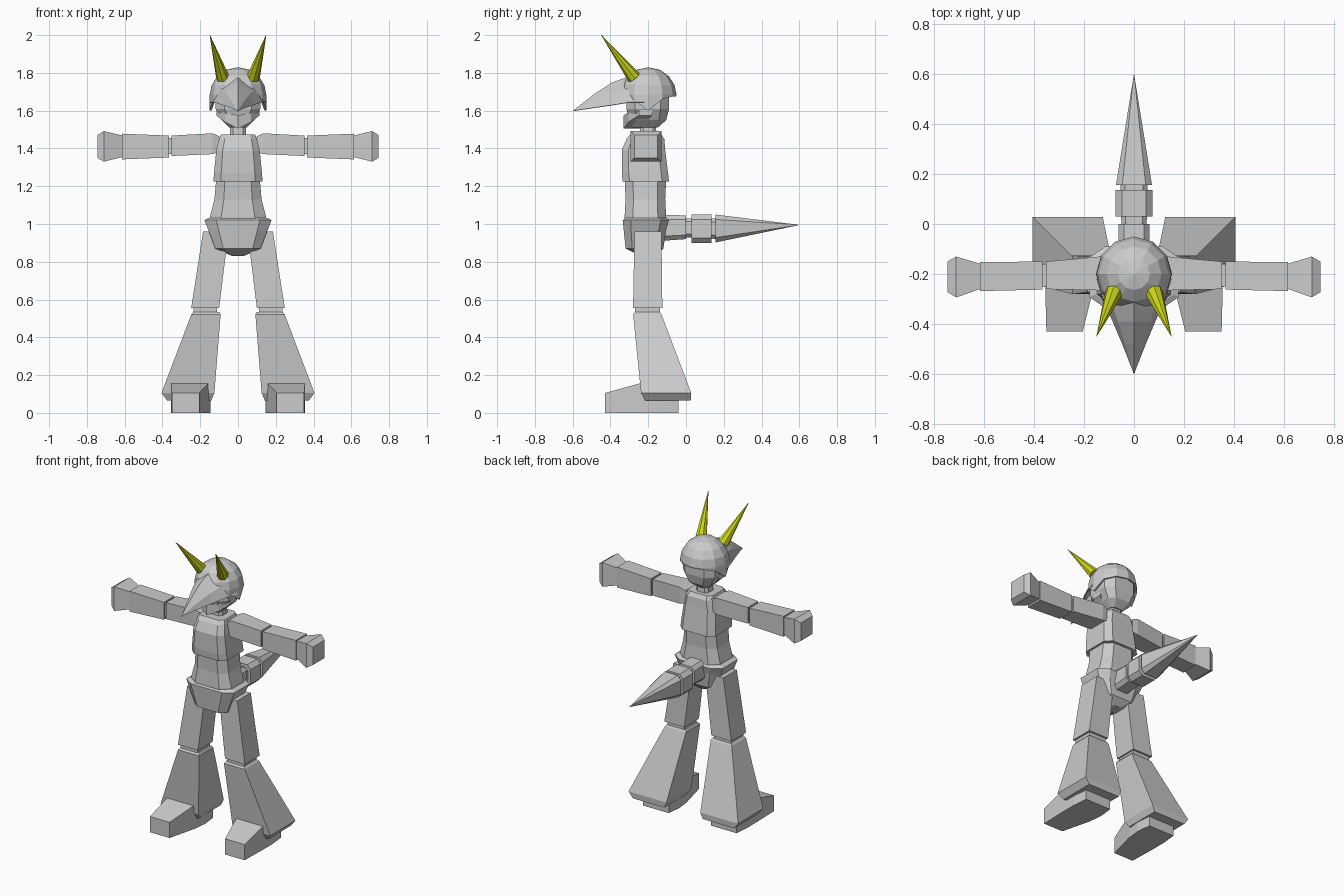
import bpy, bmesh, math
from mathutils import Vector


def loft(name, rings, mirror=False, shell=0, closed=True):
    """Skin a list of equal-length point rings; closed forms get end caps."""
    bm = bmesh.new()
    vs = [[bm.verts.new(p) for p in r] for r in rings]
    n = len(rings[0])
    for a, b in zip(vs, vs[1:]):
        for i in range(n if closed else n - 1):
            j = (i + 1) % n
            bm.faces.new((a[i], a[j], b[j], b[i]))
    if not shell:
        bm.faces.new(vs[0])
        bm.faces.new(vs[-1])
    bmesh.ops.remove_doubles(bm, verts=bm.verts, dist=0.0005)
    bmesh.ops.recalc_face_normals(bm, faces=bm.faces)
    me = bpy.data.meshes.new(name)
    bm.to_mesh(me)
    bm.free()
    ob = bpy.data.objects.new(name, me)
    bpy.context.collection.objects.link(ob)
    if shell:
        m = ob.modifiers.new("thickness", 'SOLIDIFY')
        m.thickness = shell
        m.offset = -1
    if mirror:
        ob.modifiers.new("mirror", 'MIRROR')
    return ob


def section(axis, t, u0, u1, v0, v1, c=0):
    """Rectangle (or chamfered octagon) across an axis at position t."""
    cu, cv, hu, hv = (u0 + u1) / 2, (v0 + v1) / 2, (u1 - u0) / 2, (v1 - v0) / 2
    k = 1 - c
    if c:
        uv = [(1, -k), (1, k), (k, 1), (-k, 1), (-1, k), (-1, -k), (-k, -1), (k, -1)]
    else:
        uv = [(1, -1), (1, 1), (-1, 1), (-1, -1)]
    pts = [(cu + hu * a, cv + hv * b) for a, b in uv]
    return [{'x': (t, p, q), 'y': (p, t, q), 'z': (p, q, t)}[axis] for p, q in pts]


def part(name, axis, rows, c=0, mirror=False):
    return loft(name, [section(axis, *r, c) for r in rows], mirror)


# torso
part("chest", 'z', [(1.225, -.13, .13, -.335, -.09), (1.27, -.127, .127, -.34, -.095),
                    (1.39, -.115, .115, -.34, -.11), (1.45, -.10, .10, -.315, -.115),
                    (1.475, -.09, .09, -.295, -.13)], .3)
part("abdomen", 'z', [(1.0, -.15, .15, -.325, -.10), (1.04, -.148, .148, -.325, -.105),
                      (1.13, -.125, .125, -.32, -.11), (1.24, -.115, .115, -.325, -.105)], .4)
part("pelvis", 'z', [(.83, -.03, .03, -.24, -.16), (.87, -.12, .12, -.32, -.12),
                     (.97, -.158, .158, -.33, -.105), (1.02, -.178, .178, -.335, -.09),
                     (1.032, -.155, .155, -.32, -.105)], .35)
part("neck", 'z', [(1.44, -.045, .045, -.245, -.155), (1.55, -.04, .04, -.24, -.16)], .4)

# arms
part("shoulder_joint", 'x', [(.08, -.25, -.14, 1.38, 1.46), (.15, -.25, -.14, 1.38, 1.46)], mirror=True)
part("upper_arm", 'x', [(.10, -.255, -.135, 1.38, 1.465), (.135, -.265, -.13, 1.37, 1.48),
                        (.352, -.26, -.15, 1.36, 1.468)], mirror=True)
part("elbow", 'x', [(.34, -.25, -.16, 1.37, 1.455), (.38, -.25, -.16, 1.37, 1.455)], mirror=True)
part("forearm", 'x', [(.365, -.262, -.15, 1.352, 1.468), (.615, -.268, -.152, 1.342, 1.478)], mirror=True)
part("hand", 'x', [(.61, -.258, -.16, 1.355, 1.468), (.71, -.293, -.13, 1.33, 1.492),
                   (.745, -.272, -.15, 1.35, 1.47)], mirror=True)

# legs
part("thigh", 'z', [(.96, .05, .185, -.272, -.13), (.70, .082, .225, -.278, -.127),
                    (.555, .10, .248, -.28, -.125)], mirror=True)
part("knee", 'z', [(.57, .11, .235, -.27, -.138), (.50, .11, .235, -.27, -.138)], mirror=True)
part("shin", 'z', [(.535, .10, .235, -.268, -.14), (.522, .092, .247, -.28, -.13),
                   (.105, .125, .405, -.238, .028), (.065, .142, .375, -.215, .025)], mirror=True)
part("foot", 'y', [(-.43, .205, .35, 0, .105), (-.23, .155, .355, 0, .16),
                   (-.14, .145, .355, 0, .09), (-.04, .155, .345, 0, .08)], mirror=True)

# tail
part("tail_base", 'y', [(-.14, -.06, .06, .91, 1.05), (.0, -.062, .062, .92, 1.045)], .35)
part("tail_link", 'y', [(-.02, -.05, .05, .93, 1.03), (.18, -.055, .055, .92, 1.03)], .35)
part("tail_middle", 'y', [(.03, -.073, .073, .90, 1.05), (.135, -.073, .073, .90, 1.05)], .35)
part("tail_tip", 'y', [(.155, -.072, .072, .902, 1.05), (.597, -.001, .001, .994, .996)], .35)

# face and jaw
part("face", 'z', [(1.51, -.045, .045, -.28, -.15), (1.55, -.085, .085, -.30, -.105),
                   (1.61, -.118, .118, -.315, -.09), (1.70, -.12, .12, -.315, -.09)], .4)
part("jaw", 'x', [(0, -.33, -.24, 1.505, 1.575), (.07, -.305, -.21, 1.54, 1.59),
                  (.115, -.25, -.18, 1.575, 1.605)], mirror=True)

# helmet dome with pointed side flaps
rim = {0: 1.60, 6: 1.60, 1: 1.66, 5: 1.66, 7: 1.655, 11: 1.655}
rings = []
for deg in (1, 25, 47, 68, 88):
    r, z = .15 * math.sin(math.radians(deg)), 1.68 + .15 * math.cos(math.radians(deg))
    rings.append([(r * math.cos(i * math.pi / 6), -.2 + r * math.sin(i * math.pi / 6), z)
                  for i in range(12)])
rings[0] = [(0, -.2, 1.83)] * 12
rings.append([(.152 * math.cos(i * math.pi / 6), -.2 + .147 * math.sin(i * math.pi / 6),
               rim.get(i, 1.675)) for i in range(12)])
loft("helmet", rings, shell=.012)

# long ridged visor: y, half width, ridge z, edge z
rows = [(-.22, .150, 1.80, 1.645), (-.30, .125, 1.782, 1.645), (-.39, .085, 1.75, 1.63),
        (-.48, .047, 1.692, 1.617), (-.597, .001, 1.601, 1.60)]
loft("visor", [[(-w, y, e), (-.75 * w, y, e + (t - e) * .5), (0, y, t),
                (.75 * w, y, e + (t - e) * .5), (w, y, e)] for y, w, t, e in rows],
     shell=.006, closed=False)

# horns
base, tip = Vector((.08, -.275, 1.775)), Vector((.149, -.448, 2.0))
d = (tip - base).normalized()
u = d.orthogonal().normalized()
v = d.cross(u)
circle = [(u * math.cos(a) + v * math.sin(a)) for a in (i * math.pi / 4 for i in range(8))]
horn = loft("horn", [[base + p * .036 for p in circle], [tip + p * .001 for p in circle]], mirror=True)
mat = bpy.data.materials.new("yellow_green")
mat.diffuse_color = (.6, .67, .01, 1)
horn.data.materials.append(mat)
